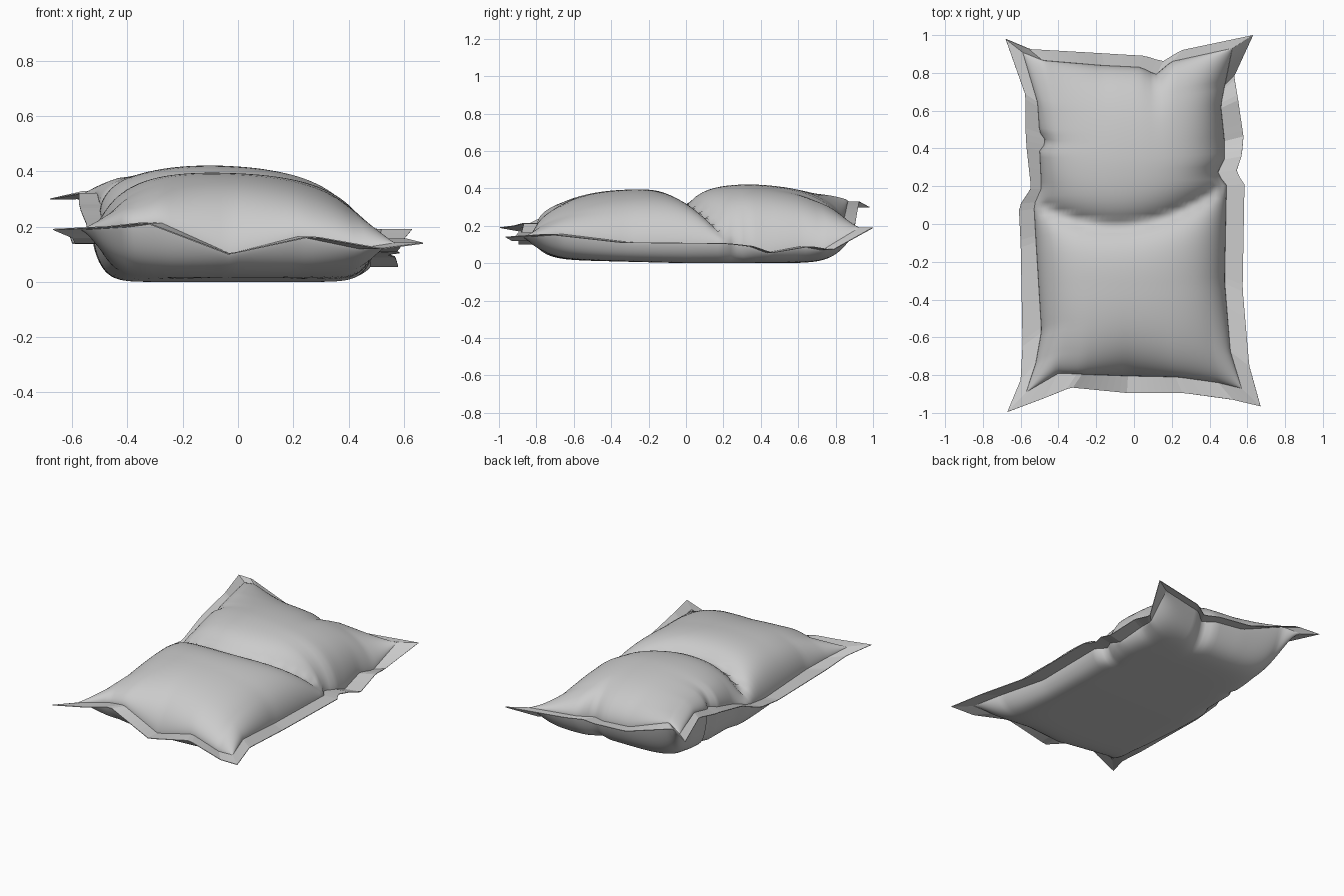
import bpy
import bmesh
from math import sin, pi, exp
from mathutils import Vector

cube = bpy.data.objects.get("Cube")
if cube:
    bpy.data.objects.remove(cube)

cloth = bpy.data.materials.new("grey cloth")
cloth.use_nodes = True
grey = (0.6, 0.6, 0.6, 1)
cloth.diffuse_color = grey
cloth.node_tree.nodes["Principled BSDF"].inputs["Base Color"].default_value = grey

# Seam and hem along each side: position, seam offset, hem offset, height
FRONT = [(-1, -.89, -.995, .19), (-.7, -.79, -.92, .2), (-.5, -.795, -.865, .215),
         (-.05, -.805, -.895, .1), (.4, -.81, -.895, .165), (.78, -.84, -.93, .12),
         (1, -.87, -.965, .14)]
BACK = [(-1, .91, .98, .3), (-.8, .865, .925, .33), (-.25, .84, .905, .21),
        (.13, .83, .89, .19), (.27, .79, .86, .18), (.42, .86, .92, .19),
        (1, .93, 1, .19)]
RIGHT = [(-1, .57, .67, .14), (-.78, .51, .61, .155), (-.37, .48, .575, .11),
         (.2, .49, .585, .105), (.26, .44, .54, .1), (.35, .48, .57, .09),
         (.45, .48, .58, .055), (.66, .46, .55, .09), (.78, .48, .53, .07),
         (1, .52, .63, .19)]
LEFT = [(-1, -.57, -.67, .19), (-.83, -.52, -.6, .16), (-.64, -.49, -.59, .14),
        (-.1, -.52, -.6, .14), (.1, -.53, -.61, .17), (.2, -.49, -.545, .2),
        (.43, -.5, -.57, .26), (.47, -.46, -.572, .27), (.53, -.5, -.575, .28),
        (.7, -.51, -.575, .32), (1, -.59, -.68, .3)]
COLS, ROWS = 56, 80


def sample(rows, s, k):
    """Offset (k = 1 seam, 2 hem) and height at position s on a side."""
    for a, b in zip(rows, rows[1:]):
        if s <= b[0] + 1e-6:
            t = (s - a[0]) / (b[0] - a[0])
            return a[k] + (b[k] - a[k]) * t, a[3] + (b[3] - a[3]) * t


def edge(side, s, k):
    """Point on the seam or hem."""
    off, z = sample(side, s, k)
    across = side in (FRONT, BACK)
    lo, hi = (LEFT, RIGHT) if across else (FRONT, BACK)
    end = -1 if side in (FRONT, LEFT) else 1
    a, b = sample(lo, end, k)[0], sample(hi, end, k)[0]
    along = a + (b - a) * (s + 1) / 2
    return Vector((along, off, z) if across else (off, along, z))


def patch(u, v):
    """Sheet between the four corners, following each seam only near it."""
    p, q = (u + 1) / 2, (v + 1) / 2
    fl, fr = edge(FRONT, -1, 1), edge(FRONT, 1, 1)
    bl, br = edge(BACK, -1, 1), edge(BACK, 1, 1)
    pt = fl.lerp(fr, p).lerp(bl.lerp(br, p), q)
    for side, s, t, a, b, far in ((FRONT, u, p, fl, fr, q), (BACK, u, p, bl, br, 1 - q),
                                  (LEFT, v, q, fl, bl, p), (RIGHT, v, q, fr, br, 1 - p)):
        pt += (edge(side, s, 1) - a.lerp(b, t)) * (1 - far) ** 5
    return pt


def top_point(u, v):
    """Two puffed lobes with a curved crease between them."""
    pt = patch(u, v)
    puff = (max(0, 1 - abs(u) ** 2.2) * max(0, 1 - abs(v) ** 3.2)) ** .55
    crown = .412 + .013 * max(-1, min(1, pt.y * 3)) - .05 * pt.x
    crease = pt.y - .13 * pt.x - .66 * pt.x ** 2
    puff *= 1 - (.56 + .25 * u * u) * exp(-abs(crease) / .085)
    pt.z += (crown - pt.z) * puff
    return pt


def bottom_point(u, v):
    """Flat underside with rounded-up edges and drawn-in corners."""
    pt = patch(u, v)
    sag = (max(0, 1 - u ** 12) * max(0, 1 - v ** 12)) ** .8 * (1 - .8 * (u * v) ** 4)
    pt.z += (.025 * max(0, -pt.y) - pt.z) * sag
    return pt


def spaced(n):
    return [sin(pi / 2 * (2 * i / n - 1)) for i in range(n + 1)]


def finish(name, bm):
    mesh = bpy.data.meshes.new(name)
    bm.to_mesh(mesh)
    bm.free()
    mesh.materials.append(cloth)
    obj = bpy.data.objects.new(name, mesh)
    bpy.context.collection.objects.link(obj)
    return obj


def build_sheet(name, point, flip):
    bm = bmesh.new()
    grid = [[bm.verts.new(point(u, v)) for u in spaced(COLS)] for v in spaced(ROWS)]
    for a, b in zip(grid, grid[1:]):
        for i in range(COLS):
            quad = [a[i], a[i + 1], b[i + 1], b[i]]
            bm.faces.new(quad[::-1] if flip else quad)
    for f in bm.faces:
        f.smooth = True
    return finish(name, bm)


build_sheet("pillow_top", top_point, False)
build_sheet("pillow_bottom", bottom_point, True)

# Flat hem running around the seam
bm = bmesh.new()
loop = []
for side, n, step in ((FRONT, COLS, 1), (RIGHT, ROWS, 1), (BACK, COLS, -1), (LEFT, ROWS, -1)):
    for s in spaced(n)[::step][:-1]:
        loop.append([bm.verts.new(edge(side, s, k)) for k in (1, 2)])
for a, b in zip(loop, loop[1:] + loop[:1]):
    bm.faces.new((a[0], a[1], b[1], b[0]))
hem = finish("hem_flange", bm)
thick = hem.modifiers.new("cloth thickness", 'SOLIDIFY')
thick.thickness = .004
thick.offset = 0
